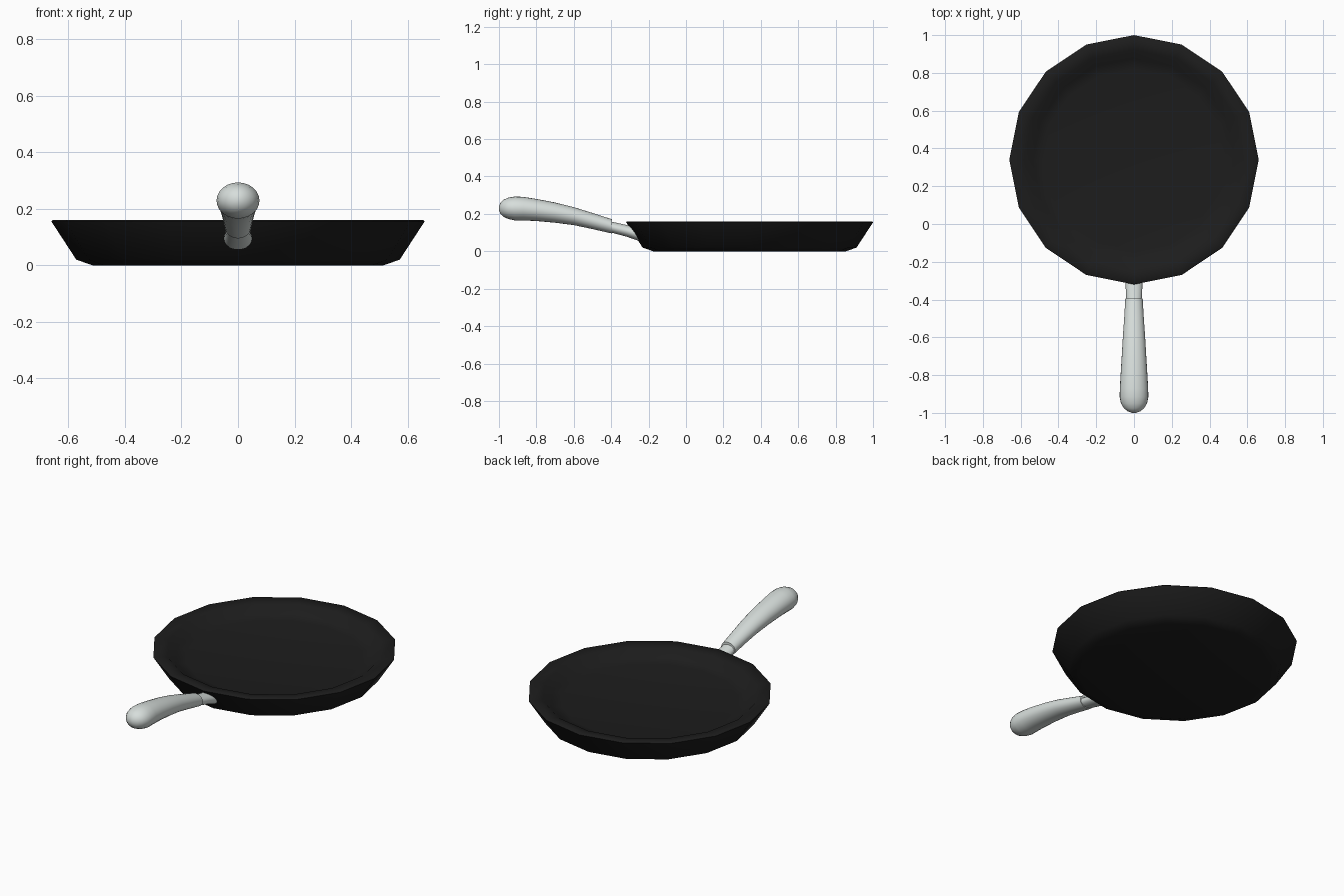
import bpy, bmesh, math

if "Cube" in bpy.data.objects:
    bpy.data.objects.remove(bpy.data.objects["Cube"])


def material(name, color):
    m = bpy.data.materials.new(name)
    m.diffuse_color = (*color, 1)
    m.use_nodes = True
    m.node_tree.nodes["Principled BSDF"].inputs["Base Color"].default_value = m.diffuse_color
    return m


def loft(name, rings, sides, mat, angle):
    """Skin a list of rings (each a list of points) and cap both ends."""
    bm = bmesh.new()
    loops = [[bm.verts.new(p) for p in ring] for ring in rings]
    for a, b in zip(loops, loops[1:]):
        for i in range(sides):
            j = (i + 1) % sides
            bm.faces.new((a[i], a[j], b[j], b[i]))
    bm.faces.new(loops[0][::-1])
    bm.faces.new(loops[-1])
    bmesh.ops.recalc_face_normals(bm, faces=bm.faces)
    mesh = bpy.data.meshes.new(name)
    bm.to_mesh(mesh)
    bm.free()
    mesh.materials.append(mat)
    ob = bpy.data.objects.new(name, mesh)
    bpy.context.collection.objects.link(ob)
    bpy.ops.object.select_all(action='DESELECT')
    ob.select_set(True)
    bpy.context.view_layer.objects.active = ob
    bpy.ops.object.shade_smooth_by_angle(angle=math.radians(angle))
    return ob


def angles(n):
    return [2 * math.pi * i / n for i in range(n)]


black = material("black iron", (0.012, 0.012, 0.012))
grey = material("pale grey", (0.68, 0.73, 0.71))

# Pan: sixteen-sided bowl, profile (radius, z) from underside over rim to floor
profile = [(0.515, 0), (0.572, 0.02), (0.66, 0.155), (0.655, 0.16),
           (0.582, 0.150), (0.535, 0.112), (0.48, 0.102)]
loft("pan", [[(r * math.sin(t), 0.34 + r * math.cos(t), z) for t in angles(16)]
             for r, z in profile], 16, black, 65)


# Handle parts: oval rings (y, centre z, half width, half height)
def handle_part(name, stations):
    loft(name, [[(w * math.cos(t), y, z + h * math.sin(t)) for t in angles(24)]
                for y, z, w, h in stations], 24, grey, 45)


handle_part("handle_collar", [(-0.255, 0.092, 0.051, 0.035),
                              (-0.32, 0.110, 0.045, 0.031),
                              (-0.41, 0.132, 0.040, 0.029)])
handle_part("handle_grip", [(-0.395, 0.133, 0.046, 0.038),
                            (-0.50, 0.162, 0.052, 0.043),
                            (-0.60, 0.188, 0.059, 0.048),
                            (-0.70, 0.207, 0.065, 0.054),
                            (-0.80, 0.221, 0.071, 0.059),
                            (-0.87, 0.228, 0.075, 0.063),
                            (-0.915, 0.229, 0.076, 0.064),
                            (-0.95, 0.230, 0.069, 0.057),
                            (-0.975, 0.230, 0.054, 0.046),
                            (-0.992, 0.230, 0.033, 0.030),
                            (-1.0, 0.230, 0.010, 0.010)])
